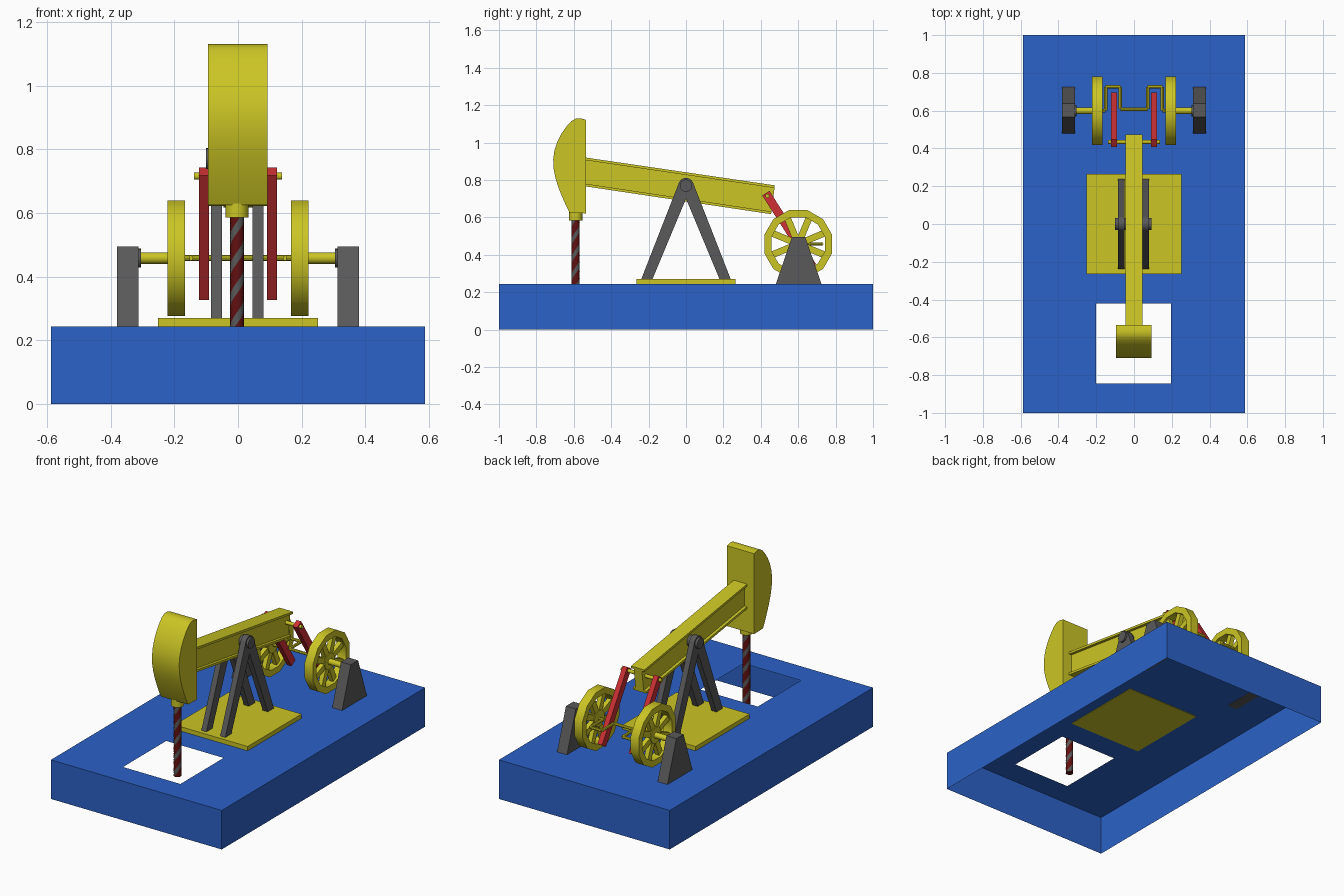
import bpy, bmesh, math
from mathutils import Vector

if "Cube" in bpy.data.objects:
    bpy.data.objects.remove(bpy.data.objects["Cube"])


def material(name, rgb):
    m = bpy.data.materials.new(name)
    m.diffuse_color = (*rgb, 1)
    m.use_nodes = True
    m.node_tree.nodes["Principled BSDF"].inputs["Base Color"].default_value = m.diffuse_color
    return m


YELLOW = material("yellow paint", (0.60, 0.56, 0.018))
BLUE = material("blue paint", (0.025, 0.122, 0.578))
GREY = material("dark grey steel", (0.10, 0.10, 0.10))
RED = material("red paint", (0.61, 0.03, 0.034))
MAROON = material("dark red", (0.125, 0.005, 0.005))


def make(name, verts, faces, mats, fix=True, smooth=None):
    me = bpy.data.meshes.new(name)
    me.from_pydata(verts, [], faces)
    for m in mats:
        me.materials.append(m)
    if fix:
        bm = bmesh.new()
        bm.from_mesh(me)
        bmesh.ops.recalc_face_normals(bm, faces=bm.faces)
        bm.to_mesh(me)
        bm.free()
    ob = bpy.data.objects.new(name, me)
    bpy.context.collection.objects.link(ob)
    if smooth:
        bpy.ops.object.select_all(action='DESELECT')
        ob.select_set(True)
        bpy.context.view_layer.objects.active = ob
        bpy.ops.object.shade_smooth_by_angle(angle=math.radians(smooth))
    return ob


def prism(name, profile, x0, x1, mat, smooth=None):
    """Extrude a (y, z) outline along x."""
    n = len(profile)
    verts = [(x, y, z) for x in (x0, x1) for y, z in profile]
    faces = [tuple(range(n)), tuple(range(n, 2 * n))]
    faces += [(i, (i + 1) % n, n + (i + 1) % n, n + i) for i in range(n)]
    return make(name, verts, faces, [mat], smooth=smooth)


def rod(name, a, b, r, mat, sides=16):
    """Cylinder between two points."""
    a, b = Vector(a), Vector(b)
    q = (b - a).to_track_quat('Z', 'Y')
    ring = [q @ Vector((r * math.cos(t), r * math.sin(t), 0))
            for t in (2 * math.pi * i / sides for i in range(sides))]
    verts = [a + p for p in ring] + [b + p for p in ring]
    faces = [tuple(range(sides)), tuple(range(sides, 2 * sides))]
    faces += [(i, (i + 1) % sides, sides + (i + 1) % sides, sides + i) for i in range(sides)]
    return make(name, verts, faces, [mat], smooth=40)


def bar(name, a, b, width, x0, x1, mat):
    """Square-ended bar between two (y, z) points."""
    a, b = Vector(a), Vector(b)
    d = (b - a).normalized()
    s = Vector((-d.y, d.x)) * width / 2
    return prism(name, [a + s, b + s, b - s, a - s], x0, x1, mat)


# Base: open-bottomed shell with a rectangular well opening
X, Y, H = 0.588, 1.0, 0.243
outer = [(-X, -Y), (X, -Y), (X, Y), (-X, Y)]
hole = [(-0.2, -0.845), (0.195, -0.845), (0.195, -0.42), (-0.2, -0.42)]
verts = [(x, y, 0) for x, y in outer] + [(x, y, H) for x, y in outer + hole]
faces = []
for i in range(4):
    j = (i + 1) % 4
    faces += [(i, j, 4 + j, 4 + i), (4 + i, 4 + j, 8 + j, 8 + i)]
make("base", verts, faces, [BLUE], fix=False)

# Mounting plate
prism("mounting_plate", [(-0.265, 0.24), (0.265, 0.24), (0.265, 0.27), (-0.265, 0.27)],
      -0.252, 0.252, YELLOW)

# A-frame legs with rounded heads, and the pivot pin
PZ = 0.77
for side, x0, x1 in (("left", -0.085, -0.05), ("right", 0.045, 0.08)):
    head = [(0.041 * math.cos(t), PZ + 0.041 * math.sin(t))
            for t in (math.radians(20 + 140 * i / 12) for i in range(13))]
    frame = [(0.24, 0.268)] + head + [(-0.24, 0.268), (-0.18, 0.268), (0, 0.70), (0.18, 0.268)]
    prism(side + "_a_frame", frame, x0, x1, GREY, smooth=25)
rod("pivot_pin", (-0.1, 0, PZ), (0.093, 0, PZ), 0.033, GREY, 24)

# Walking beam: tilted I-section
TILT = -0.147
def beam_strip(name, lo, hi, half):
    y0, y1 = -0.54, 0.475
    def top(y):
        return 0.92 + TILT * (y + 0.535)
    lean = 0.13
    prism(name, [(y0, top(y0) - lo), (y1 - lean * lo, top(y1) - lo),
                 (y1 - lean * hi, top(y1) - hi), (y0, top(y0) - hi)], -half, half, YELLOW)

beam_strip("beam_top_flange", 0, 0.014, 0.046)
beam_strip("beam_web", 0.014, 0.14, 0.028)
beam_strip("beam_bottom_flange", 0.14, 0.154, 0.046)

# Curved head
head = [(-0.535, 0.622), (-0.535, 1.122), (-0.565, 1.13), (-0.59, 1.128), (-0.613, 1.115),
        (-0.64, 1.085), (-0.668, 1.045), (-0.69, 1.0), (-0.704, 0.955), (-0.71, 0.91),
        (-0.708, 0.86), (-0.698, 0.81), (-0.682, 0.76), (-0.662, 0.71), (-0.64, 0.66),
        (-0.622, 0.625)]
prism("curved_head", head, -0.095, 0.092, YELLOW, smooth=25)
rod("rod_collar", (-0.003, -0.59, 0.585), (-0.003, -0.59, 0.63), 0.036, YELLOW, 24)

# Drill rod: spiral stripes follow twisted columns
S, ROWS, Z0, Z1, R = 16, 48, 0.145, 0.59, 0.022
verts, faces = [], []
for k in range(ROWS + 1):
    z = Z0 + (Z1 - Z0) * k / ROWS
    for i in range(S):
        t = 2 * math.pi * (i / S + (z - Z0) / 0.19)
        verts.append((-0.003 + R * math.cos(t), -0.59 + R * math.sin(t), z))
for k in range(ROWS):
    for i in range(S):
        j = (i + 1) % S
        faces.append((k * S + i, k * S + j, (k + 1) * S + j, (k + 1) * S + i))
faces += [tuple(range(S)), tuple(range(ROWS * S, (ROWS + 1) * S))]
drill = make("drill_rod", verts, faces, [MAROON, GREY], smooth=40)
for f in drill.data.polygons:
    if f.index < ROWS * S and f.index % 8 < 3:
        f.material_index = 1

# Flywheels, supports, shafts and connecting rods on both sides
CY, CZ = 0.60, 0.458
N = 12
for side, s in (("left", -1), ("right", 1)):
    # Flywheel rim
    verts, faces = [], []
    for x in (0.166, 0.222):
        for r in (0.188, 0.148):
            for i in range(N):
                t = 2 * math.pi * (i + 0.5) / N
                verts.append((s * x, CY + r * math.cos(t), CZ + r * math.sin(t)))
    for i in range(N):
        j = (i + 1) % N
        for a, b in ((0, 1), (1, 3), (3, 2), (2, 0)):
            faces.append((a * N + i, a * N + j, b * N + j, b * N + i))
    make(side + "_wheel_rim", verts, faces, [YELLOW], smooth=35)
    # Spokes and hub
    for i in range(8):
        t = math.pi * (i + 0.5) / 4
        d = Vector((math.cos(t), math.sin(t)))
        c = Vector((CY, CZ))
        bar(f"{side}_wheel_spoke_{i + 1}", c + d * 0.02, c + d * 0.155, 0.036,
            s * 0.18, s * 0.208, YELLOW)
    rod(side + "_wheel_hub", (s * 0.175, CY, CZ), (s * 0.213, CY, CZ), 0.05, YELLOW)
    # Bearing support and outer shaft
    prism(side + "_support", [(0.48, 0.242), (0.725, 0.242), (0.638, 0.495), (0.566, 0.495)],
          s * 0.312, s * 0.38, GREY)
    rod(side + "_bearing", (s * 0.305, CY, CZ), (s * 0.32, CY, CZ), 0.03, GREY)
    rod(side + "_outer_shaft", (s * 0.2, CY, CZ), (s * 0.315, CY, CZ), 0.018, YELLOW)
    # Cranked part of the axle
    path = [(0, CY + 0.008), (0.072, CY + 0.008), (0.072, 0.726), (0.15, 0.726),
            (0.15, CY), (0.2, CY)]
    for i, (a, b) in enumerate(zip(path, path[1:])):
        rod(f"{side}_crank_{i + 1}", (s * a[0], a[1], CZ), (s * b[0], b[1], CZ), 0.009, YELLOW, 8)
    # Connecting rod
    bar(side + "_connecting_rod", (0.427, 0.73), (0.676, 0.338), 0.046,
        s * 0.091, s * 0.123, RED)

# Cross pin joining the connecting rods to the beam
rod("cross_pin", (-0.138, 0.435, 0.715), (0.138, 0.435, 0.715), 0.011, YELLOW, 12)
